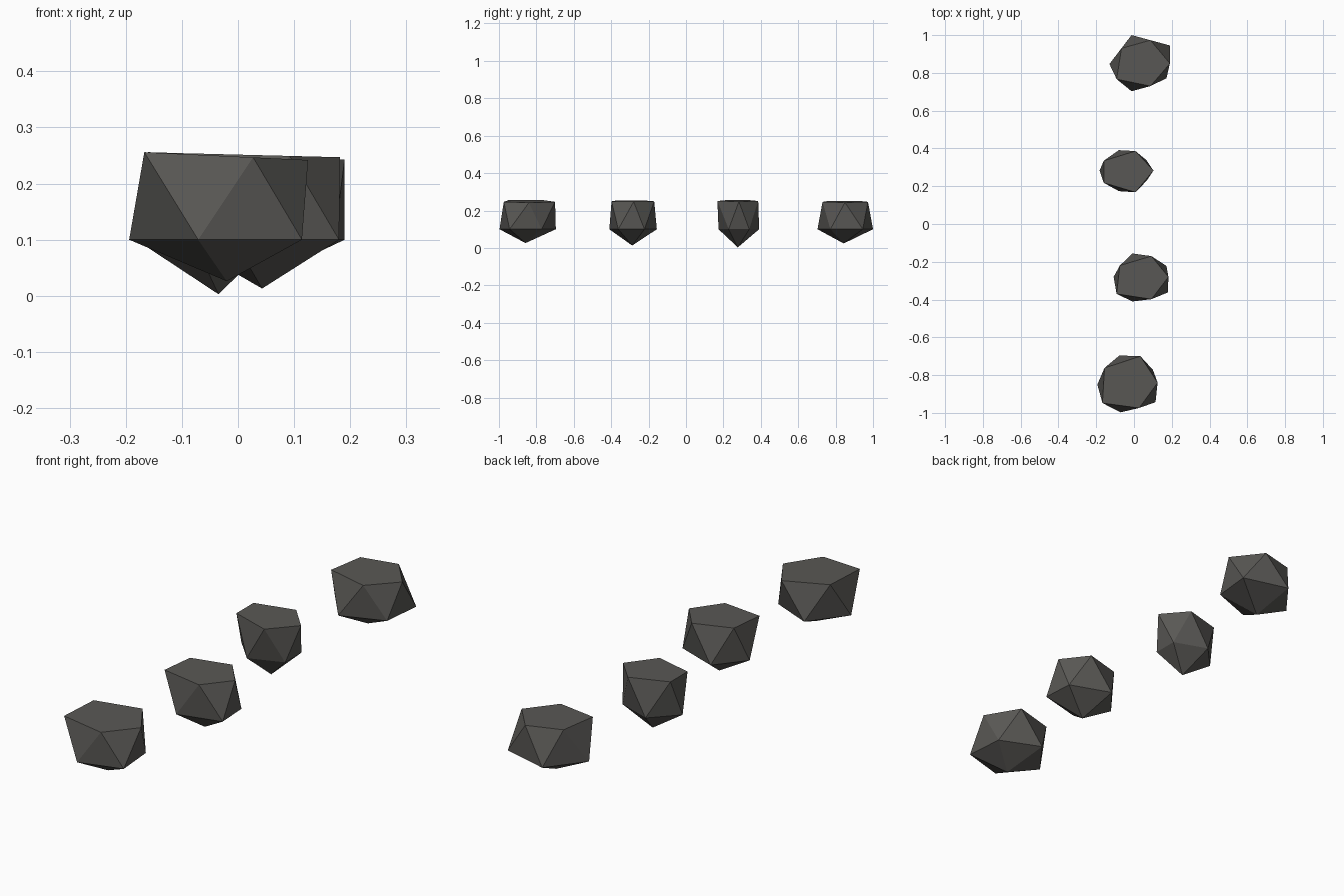
import bpy, bmesh

if "Cube" in bpy.data.objects:
    bpy.data.objects.remove(bpy.data.objects["Cube"])

mat = bpy.data.materials.new("dark stone")
mat.diffuse_color = (0.10, 0.097, 0.09, 1)
mat.use_nodes = True
mat.node_tree.nodes["Principled BSDF"].inputs["Base Color"].default_value = mat.diffuse_color


def stone(name, cy, upper, lower, tip, z_left, z_right):
    """Flat-topped 20-sided stone: upper ring, offset lower ring, bottom point."""
    bm = bmesh.new()
    xs = [p[0] for p in upper]
    x0, x1 = min(xs), max(xs)
    # the top tilts gently down towards +x
    top = [bm.verts.new((x, cy + y, z_left + (z_right - z_left) * (x - x0) / (x1 - x0)))
           for x, y in upper]
    low = [bm.verts.new((x, cy + y, 0.1)) for x, y in lower]
    point = bm.verts.new((tip[0], cy + tip[1], tip[2]))
    bm.faces.new(top)
    for i in range(5):
        j = (i + 1) % 5
        bm.faces.new((top[i], low[i], top[j]))
        bm.faces.new((low[i], low[j], top[j]))
        bm.faces.new((low[j], low[i], point))
    bmesh.ops.recalc_face_normals(bm, faces=bm.faces)
    me = bpy.data.meshes.new(name)
    bm.to_mesh(me)
    bm.free()
    me.materials.append(mat)
    bpy.context.collection.objects.link(bpy.data.objects.new(name, me))


# rings run counter-clockwise from the +x side
stone("back_stone", 0.85,
      [(.19, 0), (.087, .123), (-.066, .08), (-.092, -.083), (.087, -.12)],
      [(.19, .095), (-.013, .15), (-.13, -.003), (-.013, -.147), (.172, -.078)],
      (.03, -.007, .024), .252, .243)
stone("middle_back_stone", 0.28,
      [(.103, .003), (.008, .106), (-.16, .055), (-.16, -.062), (.008, -.112)],
      [(.066, .058), (-.08, .111), (-.182, .003), (-.08, -.106), (.066, -.052)],
      (-.035, -.003, .003), .256, .248)
stone("middle_front_stone", -0.28,
      [(.182, 0), (.092, .11), (-.075, .06), (-.092, -.09), (.092, -.118)],
      [(.172, .058), (-.008, .124), (-.108, 0), (-.008, -.13), (.18, -.082)],
      (.043, -.008, .013), .254, .247)
stone("front_stone", -0.85,
      [(.125, .01), (.034, .15), (-.156, .088), (-.167, -.098), (.027, -.124)],
      [(.1, .078), (-.077, .154), (-.194, 0), (-.071, -.147), (.114, -.093)],
      (-.02, -.008, .026), .256, .242)
